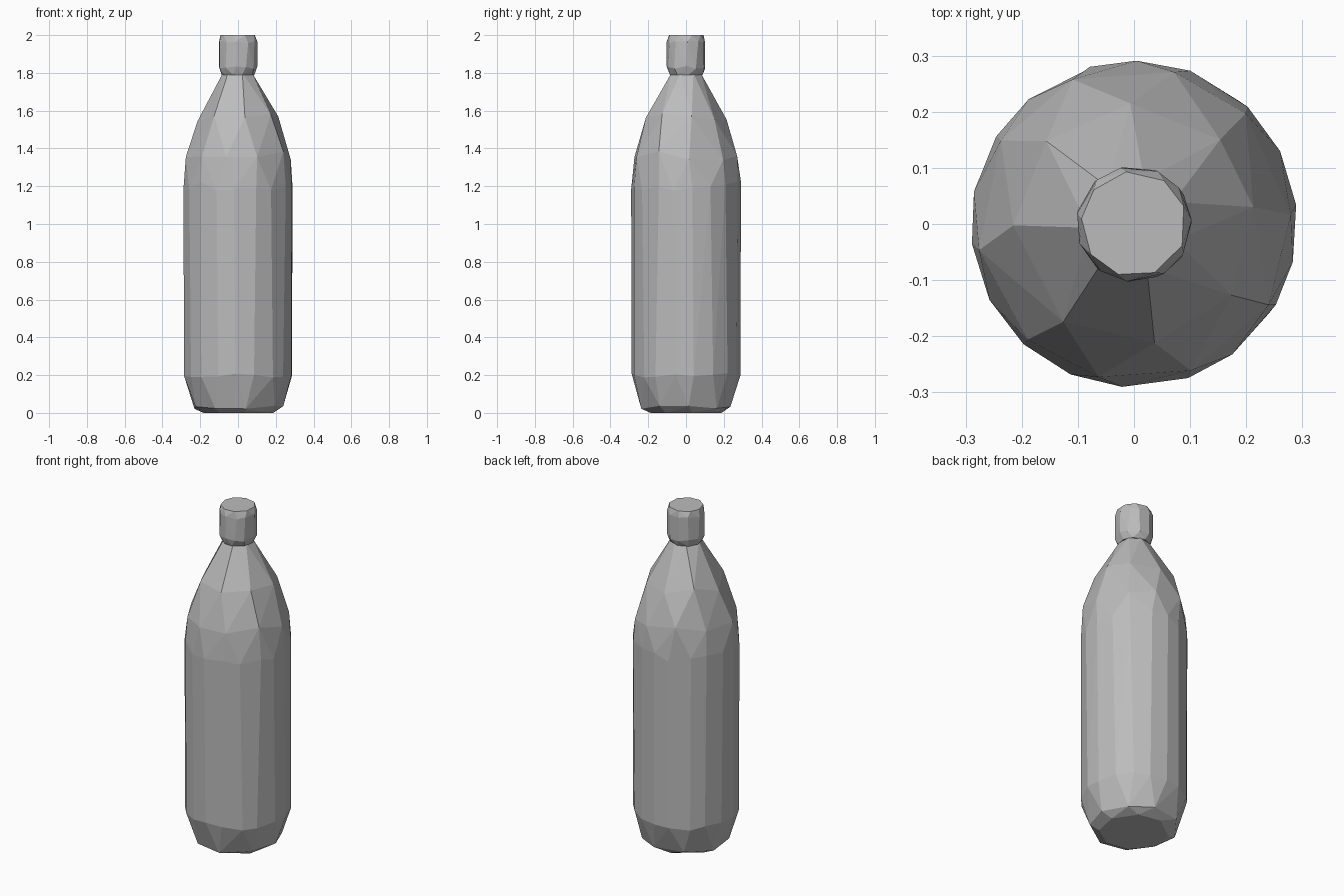
import bpy, bmesh, math, random

default = bpy.data.objects.get("Cube")
if default:
    bpy.data.objects.remove(default, do_unlink=True)

random.seed(4)
grey = bpy.data.materials.new("plain_grey")
grey.use_nodes = True
colour = (0.5, 0.5, 0.5, 1)
grey.diffuse_color = colour
grey.node_tree.nodes["Principled BSDF"].inputs["Base Color"].default_value = colour


def faceted_shell(name, rings):
    """Convex faceted solid through uneven rings: (height, radius, sides, turn, height wobble)."""
    bm = bmesh.new()
    for z, r, sides, turn, wobble in rings:
        for i in range(sides):
            a = math.tau * (i + turn + random.uniform(-0.12, 0.12)) / sides
            dz = random.uniform(-wobble, wobble)
            bm.verts.new((r * math.cos(a), r * math.sin(a), z + dz))
    hull = bmesh.ops.convex_hull(bm, input=bm.verts)
    loose = set(hull["geom_interior"]) | set(hull["geom_unused"])
    bmesh.ops.delete(bm, geom=[v for v in loose if isinstance(v, bmesh.types.BMVert)], context="VERTS")
    # Merge facets that are nearly level with each other
    bmesh.ops.dissolve_limit(bm, angle_limit=math.radians(2), verts=bm.verts, edges=bm.edges)
    bmesh.ops.recalc_face_normals(bm, faces=bm.faces)
    mesh = bpy.data.meshes.new(name)
    bm.to_mesh(mesh)
    bm.free()
    mesh.materials.append(grey)
    obj = bpy.data.objects.new(name, mesh)
    bpy.context.collection.objects.link(obj)
    return obj


# Bottle: chamfered base, straight wall, sloping shoulder up to the neck
faceted_shell("bottle_body", [
    (0.0, 0.19, 8, 0.3, 0),
    (0.03, 0.24, 9, 0.0, 0.01),
    (0.2, 0.288, 18, 0.4, 0.015),
    (1.2, 0.291, 18, 0.4, 0.025),
    (1.36, 0.28, 10, 0.2, 0.03),
    (1.57, 0.215, 8, 0.1, 0.03),
    (1.8, 0.08, 7, 0.5, 0),
])

# Screw cap with bevelled rims
faceted_shell("bottle_cap", [
    (1.79, 0.088, 9, 0.2, 0),
    (1.83, 0.103, 11, 0.0, 0.008),
    (1.965, 0.103, 11, 0.1, 0.008),
    (2.0, 0.094, 9, 0.4, 0),
])
